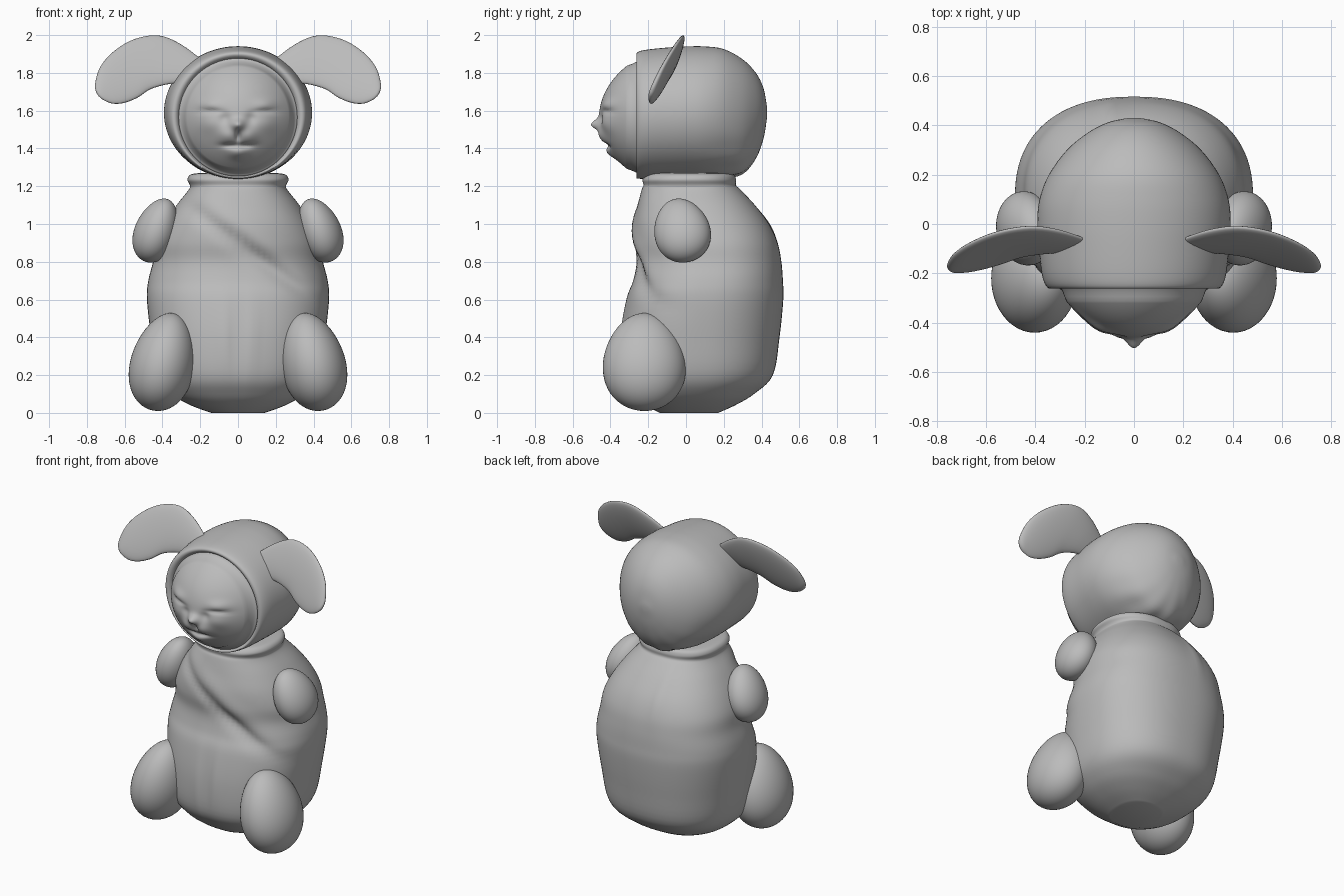
import bpy, bmesh
from math import sin, cos, pi, exp, radians
from mathutils import Matrix, Vector

cube = bpy.data.objects.get("Cube")
if cube:
    bpy.data.objects.remove(cube, do_unlink=True)

grey = bpy.data.materials.new("soft_grey")
grey.use_nodes = True
grey.diffuse_color = (0.5, 0.5, 0.5, 1)
grey.node_tree.nodes["Principled BSDF"].inputs["Base Color"].default_value = (0.5, 0.5, 0.5, 1)


def finish(name, bm):
    """Turn a bmesh into a smooth shaded object."""
    bmesh.ops.recalc_face_normals(bm, faces=bm.faces)
    mesh = bpy.data.meshes.new(name)
    bm.to_mesh(mesh)
    bm.free()
    mesh.materials.append(grey)
    for p in mesh.polygons:
        p.use_smooth = True
    obj = bpy.data.objects.new(name, mesh)
    bpy.context.collection.objects.link(obj)
    return obj


def spline(pts, steps):
    """Smooth curve through rows of numbers of any length."""
    rows = [pts[0]] + list(pts) + [pts[-1]]
    out = []
    for p, q, r, s in zip(rows, rows[1:], rows[2:], rows[3:]):
        for k in range(steps):
            t = k / steps
            out.append([b + t * (c - a) / 2 + t * t * (a - 2.5 * b + 2 * c - d / 2)
                        + t ** 3 * (1.5 * (b - c) + (d - a) / 2)
                        for a, b, c, d in zip(p, q, r, s)])
    return out + [list(pts[-1])]


def loft(name, rings):
    """Bridge closed rings of points and cap both ends."""
    bm = bmesh.new()
    rows = [[bm.verts.new(p) for p in ring] for ring in rings]
    n = len(rows[0])
    for a, b in zip(rows, rows[1:]):
        for i in range(n):
            j = (i + 1) % n
            bm.faces.new((a[i], a[j], b[j], b[i]))
    bm.faces.new(rows[0])
    bm.faces.new(rows[-1])
    return finish(name, bm)


def bump(d, width):
    return exp(-(d / width) ** 2)


def soft(v, e):
    return abs(v) ** e * (1 if v > 0 else -1)


def angles(n):
    return [2 * pi * i / n for i in range(n)]


# Sack-shaped body: height, half width, front y, back y
body_profile = [
    (0.0, 0.14, -0.14, 0.17), (0.04, 0.25, -0.21, 0.26), (0.1, 0.35, -0.28, 0.36),
    (0.2, 0.425, -0.34, 0.46), (0.4, 0.46, -0.345, 0.495), (0.6, 0.482, -0.315, 0.515),
    (0.7, 0.475, -0.28, 0.513), (0.8, 0.45, -0.262, 0.505), (0.9, 0.435, -0.275, 0.485),
    (1.0, 0.39, -0.275, 0.44), (1.1, 0.325, -0.255, 0.365), (1.18, 0.262, -0.235, 0.29),
    (1.205, 0.255, -0.225, 0.265), (1.235, 0.268, -0.23, 0.265), (1.262, 0.25, -0.21, 0.25),
    (1.27, 0.2, -0.18, 0.2)]


def body_point(z, w, front, back, a):
    x = w * soft(cos(a), 0.86)
    y = (front + back) / 2 + (back - front) / 2 * soft(sin(a), 0.86)
    mid = bump(z - 0.8, 0.35)
    if sin(a) < 0:
        # Diagonal drape and front pleats
        d = (z - 0.9 + 0.75 * x) / 1.25
        side = max(0, -sin(a)) ** 0.5
        y += side * mid * (0.025 * bump(d, 0.04) - 0.015 * bump(d - 0.08, 0.06))
        low = bump(z - 0.4, 0.2) * side
        y += low * (0.015 * bump(x + 0.01, 0.018) - 0.008 * bump(abs(x) - 0.07, 0.03))
    else:
        # Shallow fold down the back
        y += 0.01 * bump(x + 0.1, 0.03) * bump(z - 1.0, 0.15) * sin(a)
    return x, y, z


loft("body", [[body_point(*row, a) for a in angles(96)] for row in spline(body_profile, 5)])

# Hood, lofted from the face opening to the back: y, half width, bottom, top
hood_profile = [
    (-0.2, 0.30, 1.27, 1.86), (-0.245, 0.315, 1.25, 1.878), (-0.262, 0.335, 1.243, 1.897),
    (-0.25, 0.357, 1.24, 1.913), (-0.2, 0.374, 1.238, 1.924), (-0.1, 0.385, 1.238, 1.934),
    (0.0, 0.392, 1.238, 1.94), (0.1, 0.383, 1.235, 1.94), (0.2, 0.345, 1.238, 1.926),
    (0.3, 0.272, 1.262, 1.872), (0.37, 0.187, 1.345, 1.8), (0.41, 0.11, 1.45, 1.72),
    (0.427, 0.04, 1.55, 1.63), (0.43, 0.004, 1.59, 1.598)]


def hood_point(y, w, low, high, a):
    # Gathers at the nape
    nape = max(0, -sin(a)) ** 2 * bump(y - 0.24, 0.12)
    k = 1 - 0.035 * nape * (0.5 + 0.5 * cos(13 * a))
    return w * cos(a) * k, y, (low + high) / 2 + (high - low) / 2 * sin(a) * k


loft("hood", [[hood_point(*row, a) for a in angles(96)] for row in spline(hood_profile, 4)])


# Face: a dome with nose, muzzle, closed eyes and chin
def face_point(r, a):
    x, z = 0.314 * r * cos(a), 1.565 + 0.312 * r * sin(a)
    h = 0.215 * max(0, 1 - r * r) ** 0.8
    u = abs(x)
    h += 0.045 * bump(x, 0.035) * bump(z - 1.525, 0.03)           # nose
    h += 0.022 * bump(u - 0.055, 0.05) * bump(z - 1.465, 0.045)   # muzzle
    h -= 0.022 * bump(x, 0.014) * bump(z - 1.465, 0.03)           # lip cleft
    h -= 0.02 * bump(u - 0.04, 0.05) * bump(z - 1.415, 0.014)     # mouth line
    h += 0.022 * bump(x, 0.05) * bump(z - 1.375, 0.03)            # chin
    h += 0.014 * bump(u - 0.15, 0.06) * bump(z - 1.635, 0.028)    # eyelids
    h -= 0.012 * bump(u - 0.15, 0.06) * bump(z - 1.597, 0.012)    # closed eyes
    h += 0.012 * bump(u - 0.15, 0.06) * bump(z - 1.53, 0.05)      # cheeks
    h -= 0.012 * bump(u - 0.07, 0.03) * bump(z - 1.56, 0.03)      # beside the nose
    return x, -0.245 - h * min(1, (1 - r) * 8), z


radii = [1 - i / 48 for i in range(48)] + [0.004]
loft("face", [[(x, -0.2, z) for x, y, z in (face_point(1, a) for a in angles(96))]]
     + [[face_point(r, a) for a in angles(96)] for r in radii])

# Floppy ears: upper edge x, z, lower edge x, z, half thickness
ear_profile = [
    (0.18, 1.86, 0.25, 1.75, 0.018), (0.3, 1.95, 0.36, 1.742, 0.026),
    (0.42, 1.998, 0.46, 1.715, 0.028), (0.55, 1.978, 0.53, 1.67, 0.028),
    (0.66, 1.912, 0.6, 1.642, 0.027), (0.73, 1.83, 0.66, 1.637, 0.024),
    (0.757, 1.74, 0.71, 1.655, 0.018), (0.75, 1.695, 0.738, 1.677, 0.006)]


def ear_point(side, x1, z1, x2, z2, t, a):
    f = 0.5 + 0.5 * cos(a)
    x, z = x2 + (x1 - x2) * f, z2 + (z1 - z2) * f
    y = -0.01 - 0.4 * (2 - z) - 0.05 * ((x - 0.3) / 0.45) ** 2
    return side * x, y + t * sin(a), z


# Egg-shaped paw, wider at the bottom
def egg(name, side, centre, size, lean, pitch):
    bm = bmesh.new()
    bmesh.ops.create_uvsphere(bm, u_segments=48, v_segments=32, radius=1)
    turn = Matrix.Rotation(radians(pitch), 3, 'X') @ Matrix.Rotation(radians(-lean), 3, 'Y')
    for v in bm.verts:
        k = 1 - 0.12 * v.co.z
        p = Vector((v.co.x * size[0] * k, v.co.y * size[1] * k, v.co.z * size[2]))
        p = turn @ p + Vector(centre)
        v.co = (p.x * side, p.y, p.z)
    finish(name, bm)


for word, side in (("left", 1), ("right", -1)):
    loft(word + "_ear", [[ear_point(side, *row, a) for a in angles(32)]
                         for row in spline(ear_profile, 5)])
    egg(word + "_hand", side, (0.432, -0.022, 0.967), (0.112, 0.148, 0.177), 20, 14)
    egg(word + "_foot", side, (0.396, -0.22, 0.27), (0.17, 0.219, 0.263), 13, 0)
